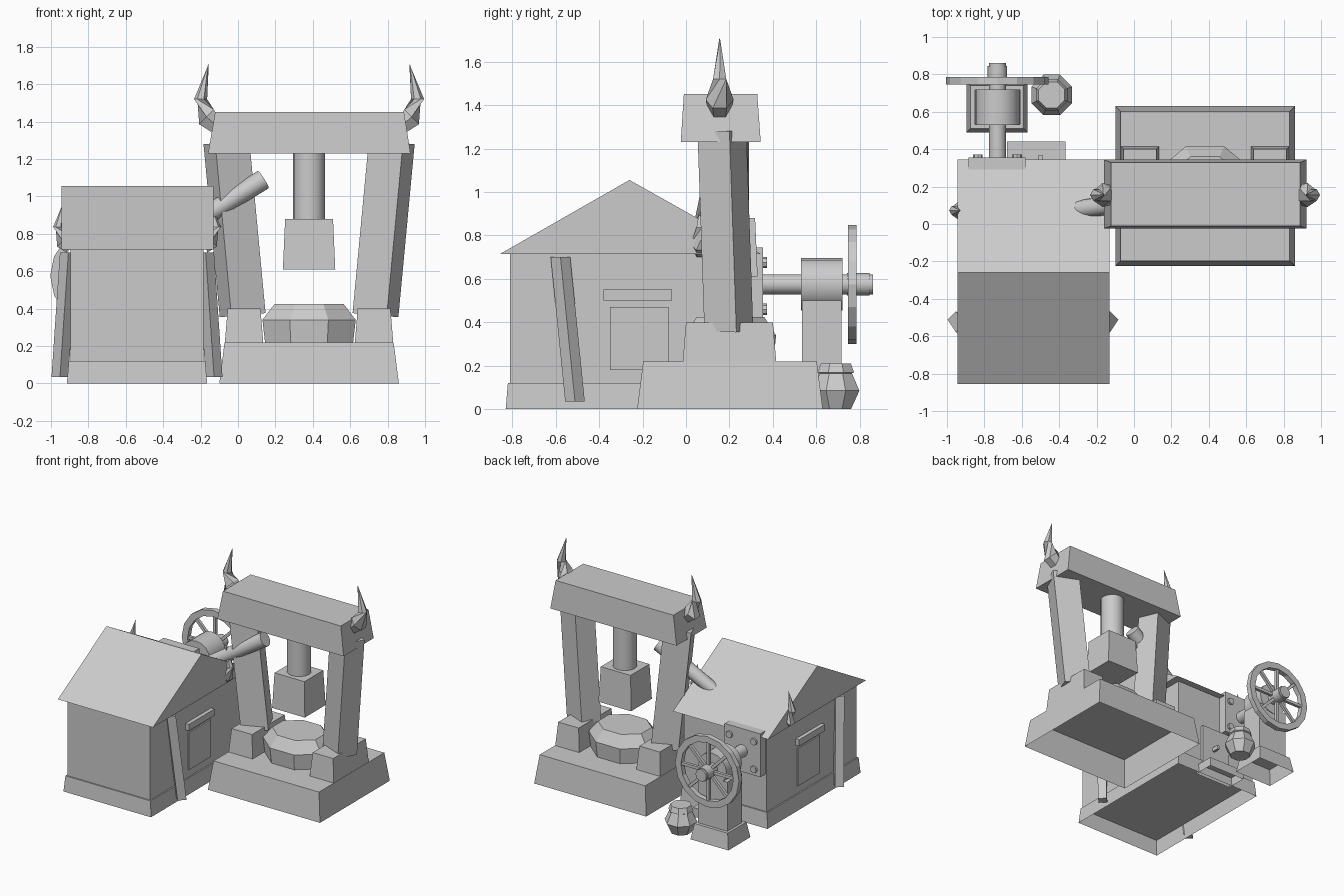
import bpy, bmesh, math
from mathutils import Vector, Matrix

if "Cube" in bpy.data.objects:
    bpy.data.objects.remove(bpy.data.objects["Cube"])

GREY = (0.6, 0.6, 0.6, 1)
mat = bpy.data.materials.new("plain_grey")
mat.use_nodes = True
mat.diffuse_color = GREY
mat.node_tree.nodes["Principled BSDF"].inputs["Base Color"].default_value = GREY


def loft(name, rings, smooth=False, floor=True):
    """Skin a stack of equal-length rings; cap the end and optionally the start."""
    bm = bmesh.new()
    loops = [[bm.verts.new(p) for p in ring] for ring in rings]
    n = len(loops[0])
    for a, b in zip(loops, loops[1:]):
        for i in range(n):
            j = (i + 1) % n
            bm.faces.new((a[i], a[j], b[j], b[i]))
    bottom = bm.faces.new(loops[0][::-1])
    bm.faces.new(loops[-1])
    bmesh.ops.recalc_face_normals(bm, faces=bm.faces)
    if not floor:
        bmesh.ops.delete(bm, geom=[bottom], context="FACES_ONLY")
    mesh = bpy.data.meshes.new(name)
    bm.to_mesh(mesh)
    bm.free()
    mesh.materials.append(mat)
    ob = bpy.data.objects.new(name, mesh)
    bpy.context.collection.objects.link(ob)
    if smooth:
        bpy.ops.object.select_all(action="DESELECT")
        bpy.context.view_layer.objects.active = ob
        ob.select_set(True)
        bpy.ops.object.shade_smooth_by_angle(angle=math.radians(35))
    return ob


def rect(x0, x1, y0, y1, z):
    return [Vector(p) for p in ((x0, y0, z), (x1, y0, z), (x1, y1, z), (x0, y1, z))]


def block(name, x0, x1, y0, y1, z0, z1, inset=0.0, floor=True):
    """Box whose top shrinks by inset on every side."""
    i = inset
    return loft(name, [rect(x0, x1, y0, y1, z0),
                       rect(x0 + i, x1 - i, y0 + i, y1 - i, z1)], floor=floor)


def ring(center, axis, r, n, turn=0.0):
    q = Vector(axis).to_track_quat("Z", "Y").to_matrix()
    c = Vector(center)
    angles = [turn + math.tau * k / n for k in range(n)]
    return [c + q @ Vector((r * math.cos(a), r * math.sin(a), 0)) for a in angles]


def rod(name, a, b, ra, rb=None, n=16, turn=0.0, smooth=True):
    axis = Vector(b) - Vector(a)
    return loft(name, [ring(a, axis, ra, n, turn),
                       ring(b, axis, ra if rb is None else rb, n, turn)], smooth)


def turned(name, x, y, profile, depth=1.0):
    """Eight-sided vertical solid from (radius, height) pairs, flat side forward."""
    squash = Matrix.Diagonal((1, depth, 1))
    return loft(name, [[Vector((x, y, 0)) + squash @ p
                        for p in ring((0, 0, z), (0, 0, 1), r, 8, math.pi / 8)]
                       for r, z in profile])


def horn(name, base, side, s):
    """Curved spike leaving a wall sideways and bending up."""
    b = Vector(base)
    stations = [((0, 0, 0), (.9, 0, .3), .055), ((.04, 0, .035), (.7, 0, .7), .064),
                ((.072, 0, .13), (0, 0, 1), .035), ((.03, 0, .315), (-.3, 0, 1), .002)]
    flip = Matrix.Diagonal((side * s, s, s))
    return loft(name, [[b + flip @ p for p in ring(off, axis, r, 6)]
                       for off, axis, r in stations])


# House: hollow flared plinth, walls, gabled roof
HX = -0.54
block("house_plinth", -.915, -.165, -.83, .31, 0, .12, .01, floor=False)
block("house_walls", -.895, -.185, -.81, .29, .12, .73, floor=False)
gable = [(-.855, .715), (.345, .715), (-.26, 1.055)]
loft("house_roof", [[Vector((x, y, z)) for y, z in gable] for x in (-.945, -.13)])

# Shutters, lintels, leaning props and small horns on both side walls
for side, tag in ((1, "left"), (-1, "right")):
    def span(a, b):
        return sorted((HX + side * a, HX + side * b))
    block(tag + "_shutter", *span(.34, .365), -.35, -.08, .18, .47)
    block(tag + "_lintel", *span(.34, .385), -.38, -.065, .5, .55)
    loft(tag + "_leaning_prop", [ring((HX + side * dx, y, z), (0, 0, 1), .045, 4)
                                 for dx, y, z in ((.412, -.511, .035), (.367, -.578, .70))])
    horn(tag + "_wall_horn", (HX + side * .365, .072, .735), side, .78)

# Back door with step and handle
block("back_step", -.68, -.365, .28, .44, 0, .07, floor=False)
block("back_door", -.65, -.40, .28, .315, .07, .41)
block("door_handle", -.51, -.49, .31, .37, .22, .25)

# Chimney pipe leaving the roof sideways and piercing a pillar
rod("roof_pipe", (-.31, .075, .81), (.135, .14, 1.09), .048, .055, 12)

# Axle mount plate with bolts
AX, AZ = -.73, .575
block("axle_plate", -.885, -.58, .28, .355, .41, .745)
for dx in (-.105, .105):
    for z in (.46, .675):
        rod("plate_bolt", (AX + dx, .35, z), (AX + dx, .372, z), .026, n=8)

# Axle, bearing and its pedestal
rod("axle", (AX, .30, AZ), (AX, .86, AZ), .046)
rod("bearing_drum", (AX, .53, AZ), (AX, .72, AZ), .12)
block("bearing_post", -.855, -.605, .535, .715, .12, .5, floor=False)
block("bearing_foot", -.895, -.57, .49, .76, 0, .12, .02, floor=False)

# Spoked hand wheel
N = 16
rings = [ring((AX, y, AZ), (0, 1, 0), r, N)
         for r, y in ((.225, .745), (.274, .745), (.274, .785), (.225, .785), (.225, .745))]
rim = loft("wheel_rim", rings)
bm = bmesh.new()
bm.from_mesh(rim.data)
bmesh.ops.delete(bm, geom=[f for f in bm.faces if len(f.verts) == N], context="FACES_ONLY")
bmesh.ops.remove_doubles(bm, verts=bm.verts, dist=.0005)
bmesh.ops.recalc_face_normals(bm, faces=bm.faces)
bm.to_mesh(rim.data)
bm.free()
rod("wheel_hub", (AX, .74, AZ), (AX, .845, AZ), .052, n=12)
for k in range(8):
    a = math.tau * k / 8
    d = Vector((math.cos(a), 0, math.sin(a)))
    c = Vector((AX, .765, AZ))
    rod("wheel_spoke", c + d * .04, c + d * .235, .016, n=4, turn=math.pi / 4, smooth=False)

# Squat pot beside the wheel
turned("pot", -.44, .69, [(.075, 0), (.117, .085), (.08, .165), (.09, .17), (.075, .21)])

# Press: hollow platform, anvil, ram
PX, PY = .38, .205
block("press_platform", -.10, .86, -.225, .63, 0, .22, .028, floor=False)
turned("anvil", PX, PY, [(.255, .22), (.27, .34), (.2, .425)], depth=.84)
rod("ram_piston", (PX, PY, .85), (PX, PY, 1.25), .086)
block("ram_hammer", .24, .52, PY - .13, PY + .125, .61, .88, .012)

# Mirrored pillars on footing blocks, with horns at the beam ends
for side, tag in ((1, "left"), (-1, "right")):
    xs = sorted((PX + side * .245, PX + side * .45))
    block(tag + "_footing", *xs, -.015, .415, .22, .40, .015, floor=False)
    levels = []
    for z, cx, cy in ((.365, .355, .197), (1.29, .442, .165)):
        pts = [Matrix.Rotation(math.radians(-23), 3, "Z") @ p
               for p in rect(-.099, .099, -.08, .08, 0)]
        levels.append([Vector((PX + side * (cx + p.x), cy + p.y, z - .09 * p.x)) for p in pts])
    loft(tag + "_pillar", levels)
    horn(tag + "_beam_horn", (PX + side * .508, .155, 1.39), side, 1)
loft("cross_beam", [rect(-.16, .922, -.024, .344, 1.23),
                    rect(-.122, .888, -.01, .328, 1.45)])
